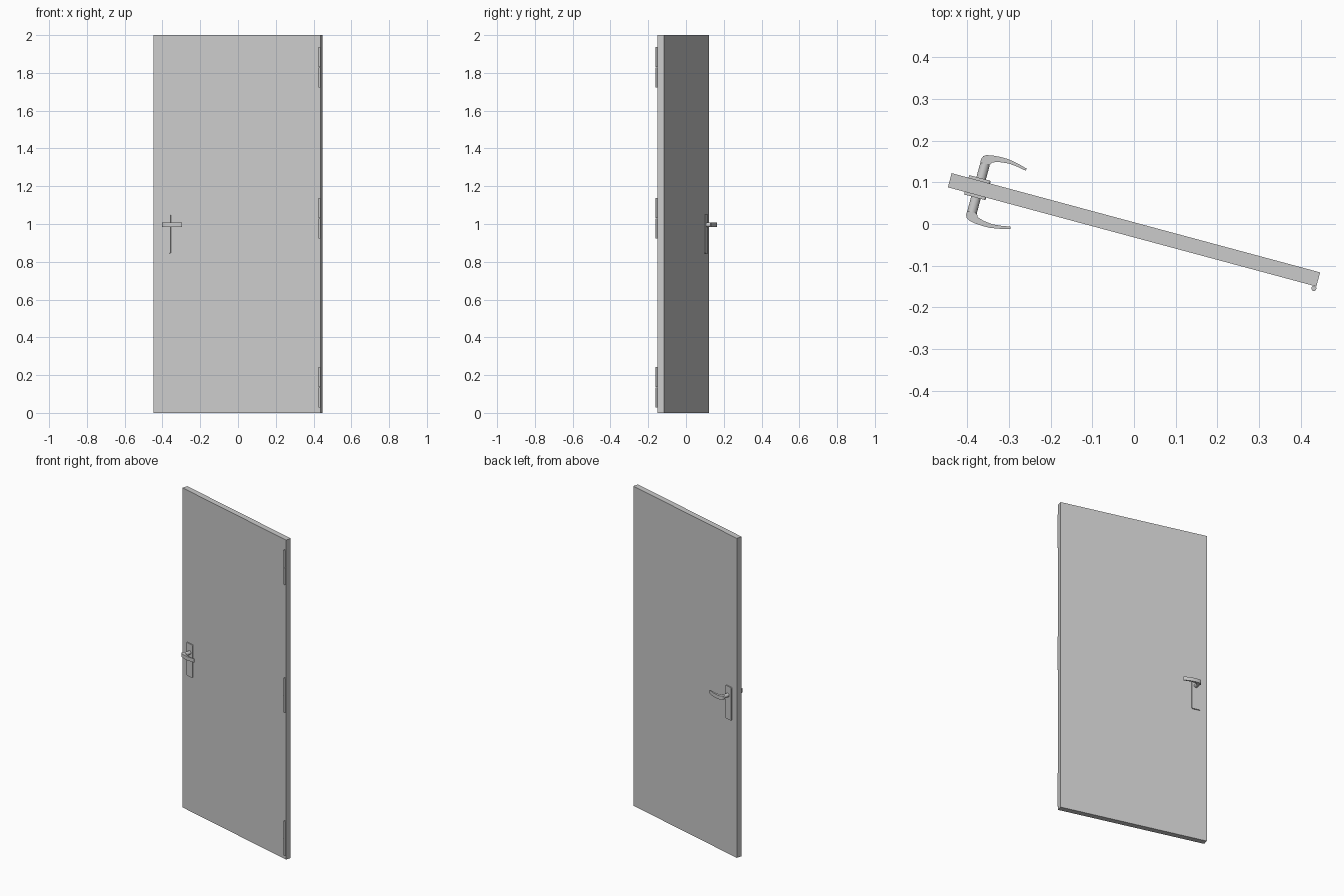
import bpy, bmesh
from math import radians
from mathutils import Matrix

cube = bpy.data.objects.get("Cube")
if cube:
    bpy.data.objects.remove(cube, do_unlink=True)

grey = bpy.data.materials.new("plain grey")
grey.use_nodes = True
colour = (0.6, 0.6, 0.6, 1)
grey.diffuse_color = colour
grey.node_tree.nodes["Principled BSDF"].inputs["Base Color"].default_value = colour

# The whole door stands slightly open, turned about its centre
SWING = Matrix.Translation((0, -0.014, 0)) @ Matrix.Rotation(radians(-15.07), 4, "Z")
WIDTH, THICK, HEIGHT = 0.915, 0.035, 2.0
HANDLE_X, LEVER_Z = -0.386, 0.996


def finish(name, bm, smooth=False):
    bmesh.ops.recalc_face_normals(bm, faces=bm.faces)
    mesh = bpy.data.meshes.new(name)
    bm.to_mesh(mesh)
    bm.free()
    mesh.materials.append(grey)
    obj = bpy.data.objects.new(name, mesh)
    bpy.context.collection.objects.link(obj)
    obj.matrix_world = SWING
    if smooth:
        bpy.ops.object.select_all(action="DESELECT")
        obj.select_set(True)
        bpy.context.view_layer.objects.active = obj
        bpy.ops.object.shade_smooth_by_angle(angle=radians(35))
    return obj


def box(name, centre, size, round_corners=0):
    bm = bmesh.new()
    bmesh.ops.create_cube(bm, size=1, matrix=Matrix.Translation(centre) @ Matrix.Diagonal((*size, 1)))
    if round_corners:
        edges = [e for e in bm.edges if abs(e.verts[0].co.y - e.verts[1].co.y) > size[1] / 2]
        bmesh.ops.bevel(bm, geom=edges, offset=round_corners, segments=4, profile=0.5, affect="EDGES")
    return finish(name, bm)


def cylinder(name, centre, radius, depth, turn=Matrix()):
    bm = bmesh.new()
    bmesh.ops.create_cone(bm, cap_ends=True, segments=20, radius1=radius, radius2=radius,
                          depth=depth, matrix=Matrix.Translation(centre) @ turn)
    return finish(name, bm, True)


def lever(name, side):
    # Curved grip seen from above, extruded upwards
    outline = [(-0.398, 0.060), (-0.398, 0.070), (-0.395, 0.0765), (-0.388, 0.081),
               (-0.374, 0.084), (-0.354, 0.0855), (-0.334, 0.0852), (-0.310, 0.081),
               (-0.286, 0.0745), (-0.288, 0.0695), (-0.310, 0.0735), (-0.331, 0.0755),
               (-0.354, 0.073), (-0.370, 0.068), (-0.374, 0.060)]
    bm = bmesh.new()
    face = bm.faces.new([bm.verts.new((x, side * y, LEVER_Z - 0.0115)) for x, y in outline])
    top = bmesh.ops.extrude_face_region(bm, geom=[face])["geom"]
    bmesh.ops.translate(bm, vec=(0, 0, 0.023), verts=[v for v in top if isinstance(v, bmesh.types.BMVert)])
    return finish(name, bm, True)


# Door leaf
box("door_leaf", (0, 0, HEIGHT / 2), (WIDTH, THICK, HEIGHT))

# Handle set on both faces
for label, side in (("front", -1), ("back", 1)):
    box(label + "_handle_plate", (-0.389, side * 0.0205, 0.948), (0.053, 0.007, 0.206), 0.006)
    cylinder(label + "_handle_stem", (HANDLE_X, side * 0.044, LEVER_Z), 0.0117, 0.042,
             Matrix.Rotation(radians(90), 4, "X"))
    lever(label + "_handle_lever", side)

# Three hinges, each with an upper and a lower knuckle
for label, z in (("bottom", 0.135), ("middle", 1.03), ("top", 1.83)):
    for half, sign in (("lower", -1), ("upper", 1)):
        cylinder(f"{label}_hinge_{half}_knuckle", (0.453, -0.0235, z + sign * 0.054), 0.006, 0.106)
